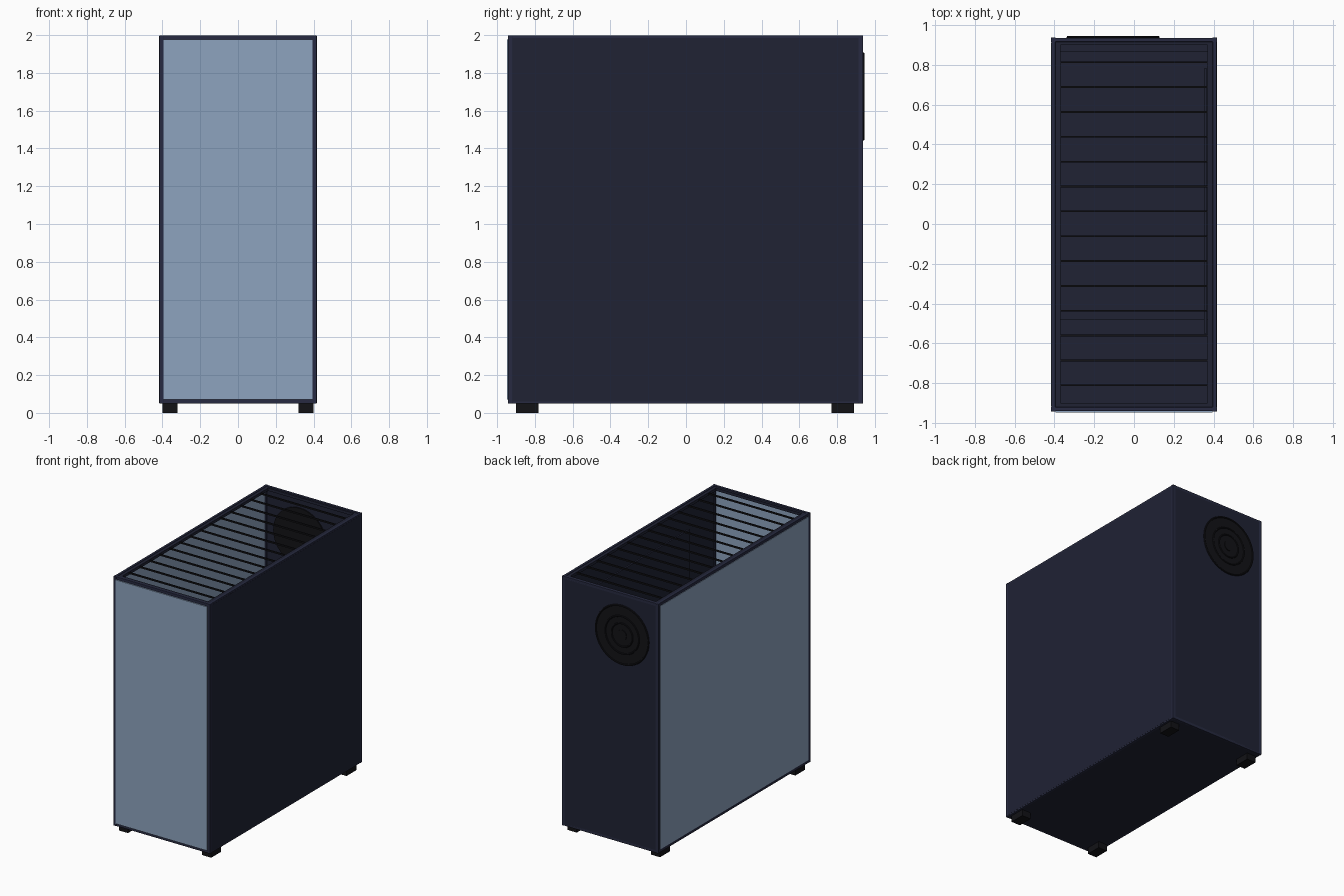
import bpy
from math import radians

if "Cube" in bpy.data.objects:
    bpy.data.objects.remove(bpy.data.objects["Cube"])


def material(name, rgb):
    m = bpy.data.materials.new(name)
    m.diffuse_color = (*rgb, 1)
    m.use_nodes = True
    m.node_tree.nodes["Principled BSDF"].inputs["Base Color"].default_value = m.diffuse_color
    return m


BODY = material("dark_navy", (0.014, 0.016, 0.034))
FRAME = material("frame_navy", (0.020, 0.023, 0.052))
BLACK = material("black", (0.006, 0.006, 0.008))
GLASS = material("tinted_glass", (0.27, 0.37, 0.52))


def box(name, x, y, z, mat, bevel=0):
    """Box from (min, max) ranges on each axis."""
    bpy.ops.mesh.primitive_cube_add(size=1, location=[(a + b) / 2 for a, b in (x, y, z)])
    o = bpy.context.object
    o.name = name
    o.scale = [b - a for a, b in (x, y, z)]
    bpy.ops.object.transform_apply(location=False, rotation=False, scale=True)
    o.data.materials.append(mat)
    if bevel:
        mod = o.modifiers.new("bevel", 'BEVEL')
        mod.width = bevel
        mod.segments = 2
    return o


def around(c, t):
    return (c - t / 2, c + t / 2)


# Outer frame: posts and rails along the case edges
T = 0.024
X, Y0, Y1, Z0, Z1 = 0.405, -0.93, 0.925, 0.062, 1.986
for x in (-X, X):
    for y in (Y0, Y1):
        box("corner_post", around(x, T), around(y, T), (0.05, 1.998), FRAME, 0.003)
    for z in (Z0, Z1):
        box("side_rail", around(x, T - 0.004), (Y0, Y1), around(z, T), FRAME, 0.003)
for y in (Y0, Y1):
    for z in (Z0, Z1):
        box("cross_rail", (-X, X), around(y, T - 0.004), around(z, T), FRAME, 0.003)

# Panels
box("floor_panel", (-0.41, 0.41), (-0.935, 0.93), (0.05, 0.07), BODY)
box("right_panel", (0.402, 0.416), (-0.925, 0.92), (0.06, 1.985), BODY)
box("back_panel", (-0.40, 0.40), (0.918, 0.935), (0.06, 1.985), BODY)
box("front_glass", (-0.395, 0.395), (-0.948, -0.934), (0.072, 1.976), GLASS)
box("left_glass", (-0.417, -0.405), (-0.918, 0.913), (0.074, 1.974), GLASS)

# Top rim and vent slats
for s in (-1, 1):
    box("top_rim_side", sorted((s * 0.37, s * 0.40)), (-0.925, 0.92), (1.972, 1.994), BODY)
box("top_rim_front", (-0.37, 0.37), (-0.925, -0.90), (1.972, 1.994), BODY)
box("top_rim_back", (-0.37, 0.37), (0.90, 0.92), (1.972, 1.994), BODY)
for i in range(14):
    box("vent_slat", (-0.37, 0.37), around(-0.81 + i * 0.1248, 0.009), (1.978, 1.99), BLACK)

# Interior: tray for the circuit board and power supply cover
box("board_tray", (0.352, 0.366), (-0.55, 0.78), (0.45, 1.81), BODY)
box("power_supply_cover", (-0.37, 0.37), (-0.48, 0.87), (0.07, 0.42), BODY)

# Rear exhaust fan: disc, guard rings and hub
FX, FZ = -0.105, 1.675


def fan_disc(name, r, y0, y1):
    bpy.ops.mesh.primitive_cylinder_add(vertices=48, radius=r, depth=y1 - y0,
                                        location=(FX, (y0 + y1) / 2, FZ),
                                        rotation=(radians(90), 0, 0))
    o = bpy.context.object
    o.name = name
    o.data.materials.append(BLACK)
    bpy.ops.object.shade_smooth_by_angle()


fan_disc("fan_disc", 0.228, 0.91, 0.939)
fan_disc("fan_hub", 0.04, 0.93, 0.944)
for r in (0.09, 0.145, 0.227):
    bpy.ops.mesh.primitive_torus_add(major_segments=48, minor_segments=8,
                                     major_radius=r, minor_radius=0.007,
                                     location=(FX, 0.938, FZ),
                                     rotation=(radians(90), 0, 0))
    bpy.context.object.name = "fan_guard_ring"
    bpy.context.object.data.materials.append(BLACK)
    bpy.ops.object.shade_smooth_by_angle()

# Feet
for x in (-0.36, 0.36):
    for y in (-0.84, 0.83):
        box("foot", around(x, 0.078), around(y, 0.12), (0, 0.052), BLACK)
